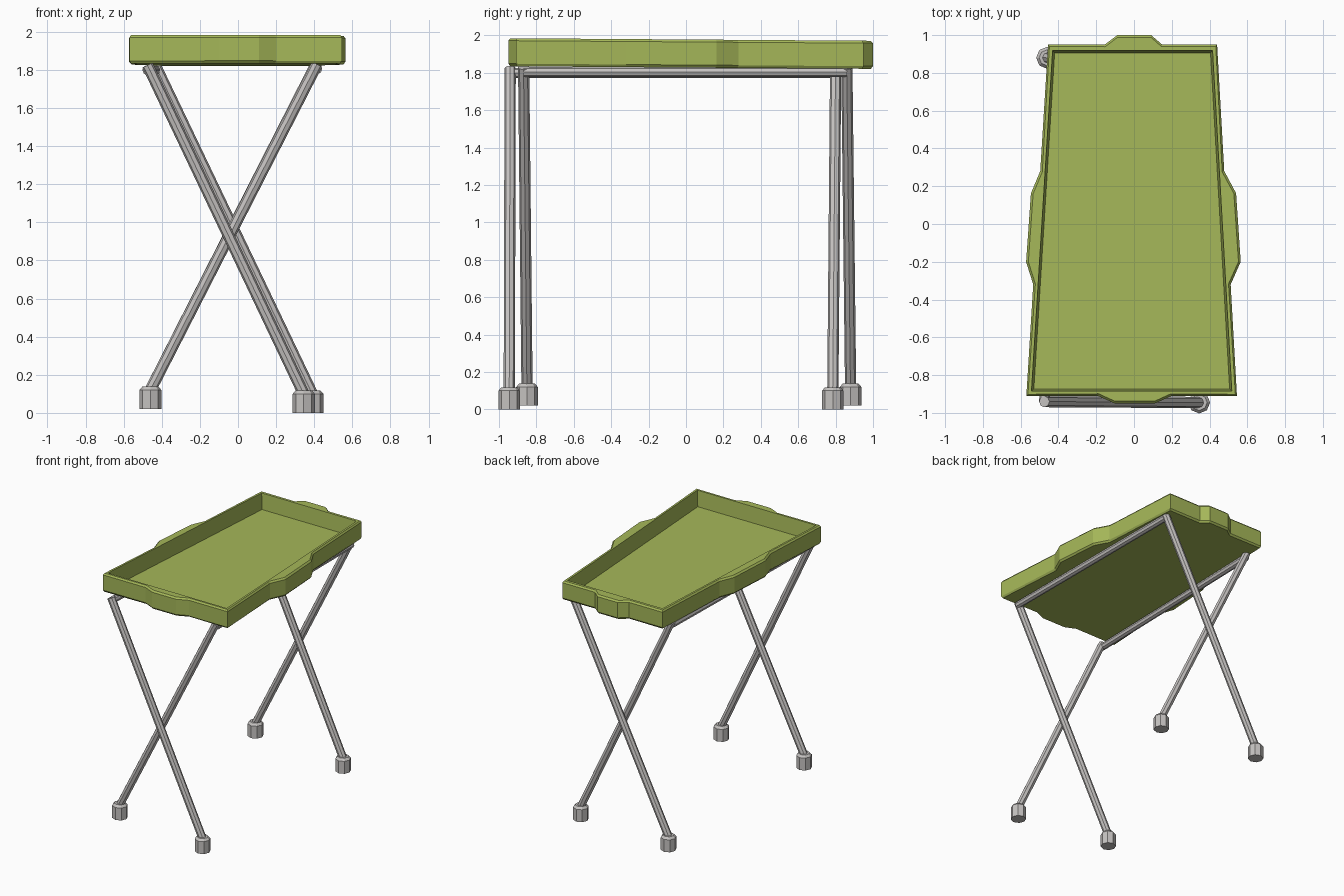
import bpy, bmesh
from mathutils import Vector

if "Cube" in bpy.data.objects:
    bpy.data.objects.remove(bpy.data.objects["Cube"])


def material(name, rgb):
    m = bpy.data.materials.new(name)
    m.diffuse_color = (*rgb, 1)
    m.use_nodes = True
    m.node_tree.nodes["Principled BSDF"].inputs["Base Color"].default_value = m.diffuse_color
    return m


GREEN = material("olive green", (0.38, 0.48, 0.10))
GREY = material("metal grey", (0.56, 0.54, 0.53))


def finish(bm, name, mat):
    bmesh.ops.recalc_face_normals(bm, faces=bm.faces)
    me = bpy.data.meshes.new(name)
    bm.to_mesh(me)
    bm.free()
    me.materials.append(mat)
    ob = bpy.data.objects.new(name, me)
    bpy.context.collection.objects.link(ob)
    return ob


# Tray: each side of a trapezoid carries a bulging handle (t along side, outward offset)
OUTER = [(-.57, -.91), (.545, -.91), (.44, .95), (-.455, .95)]
INNER = [(-.543, -.884), (.518, -.884), (.416, .918), (-.431, .918)]
FLOOR = [(-.53, -.873), (.506, -.873), (.405, .906), (-.42, .906)]
HANDLES = [
    [(0, 0), (.34, 0), (.42, .04), (.61, .04), (.69, 0)],
    [(0, 0), (.317, 0), (.38, .06), (.575, .056), (.64, 0)],
    [(0, 0), (.325, 0), (.39, .05), (.59, .05), (.665, 0)],
    [(0, 0), (.36, 0), (.425, .042), (.62, .045), (.683, 0)],
]


def outline(quad, bulge):
    pts = []
    for i, side in enumerate(HANDLES):
        a, b = Vector(quad[i]), Vector(quad[(i + 1) % 4])
        d = (b - a).normalized()
        for t, off in side:
            pts.append(a.lerp(b, t) + Vector((d.y, -d.x)) * off * bulge)
    return pts


outer, inner, floor = outline(OUTER, 1), outline(INNER, 0), outline(FLOOR, 0)
soft = [o + (i - o).normalized() * .012 for o, i in zip(outer, inner)]
rings = [(soft, 1.828), (outer, 1.842), (outer, 1.965), (soft, 1.978),
         (inner, 1.978), (floor, 1.852)]
bm = bmesh.new()
# the tray top leans down slightly towards the back
loops = [[bm.verts.new((p.x, p.y, z - .007 * p.y)) for p in pts] for pts, z in rings]
n = len(outer)
for lo, hi in zip(loops, loops[1:]):
    for k in range(n):
        bm.faces.new((lo[k], lo[(k + 1) % n], hi[(k + 1) % n], hi[k]))
bm.faces.new(loops[0])
bm.faces.new(loops[-1])
finish(bm, "tray", GREEN)


def tube(name, a, b, r1, r2=None, sides=8):
    a, b = Vector(a), Vector(b)
    bm = bmesh.new()
    bmesh.ops.create_cone(bm, cap_ends=True, segments=sides, radius1=r1,
                          radius2=r1 if r2 is None else r2, depth=(b - a).length)
    ob = finish(bm, name, GREY)
    ob.location = (a + b) / 2
    ob.rotation_euler = (b - a).to_track_quat('Z', 'Y').to_euler()
    return ob


# Two crossing leg frames: (top point, foot point) for the front and back leg of each
FRAMES = {
    "first": [((-.475, -.94, 1.825), (.345, -.945, 0)), ((-.435, .80, 1.825), (.39, .785, 0))],
    "second": [((.415, -.868, 1.83), (-.46, -.85, .02)), ((.41, .86, 1.83), (-.46, .88, .02))],
}
for label, legs in FRAMES.items():
    tops = []
    for where, (top, foot) in zip(("front", "back"), legs):
        top, foot = Vector(top), Vector(foot)
        tube(f"{label}_{where}_leg", foot + Vector((0, 0, .1)), top, .03)
        tube(f"{label}_{where}_foot", foot, foot + Vector((0, 0, .1)), .058)
        tube(f"{label}_{where}_foot_cap", foot + Vector((0, 0, .1)),
             foot + Vector((0, 0, .118)), .058, .042)
        tops.append(top - Vector((0, 0, .026)))
    # Rail under the tray joining the two legs
    tube(f"{label}_rail", tops[0], tops[1], .027)
